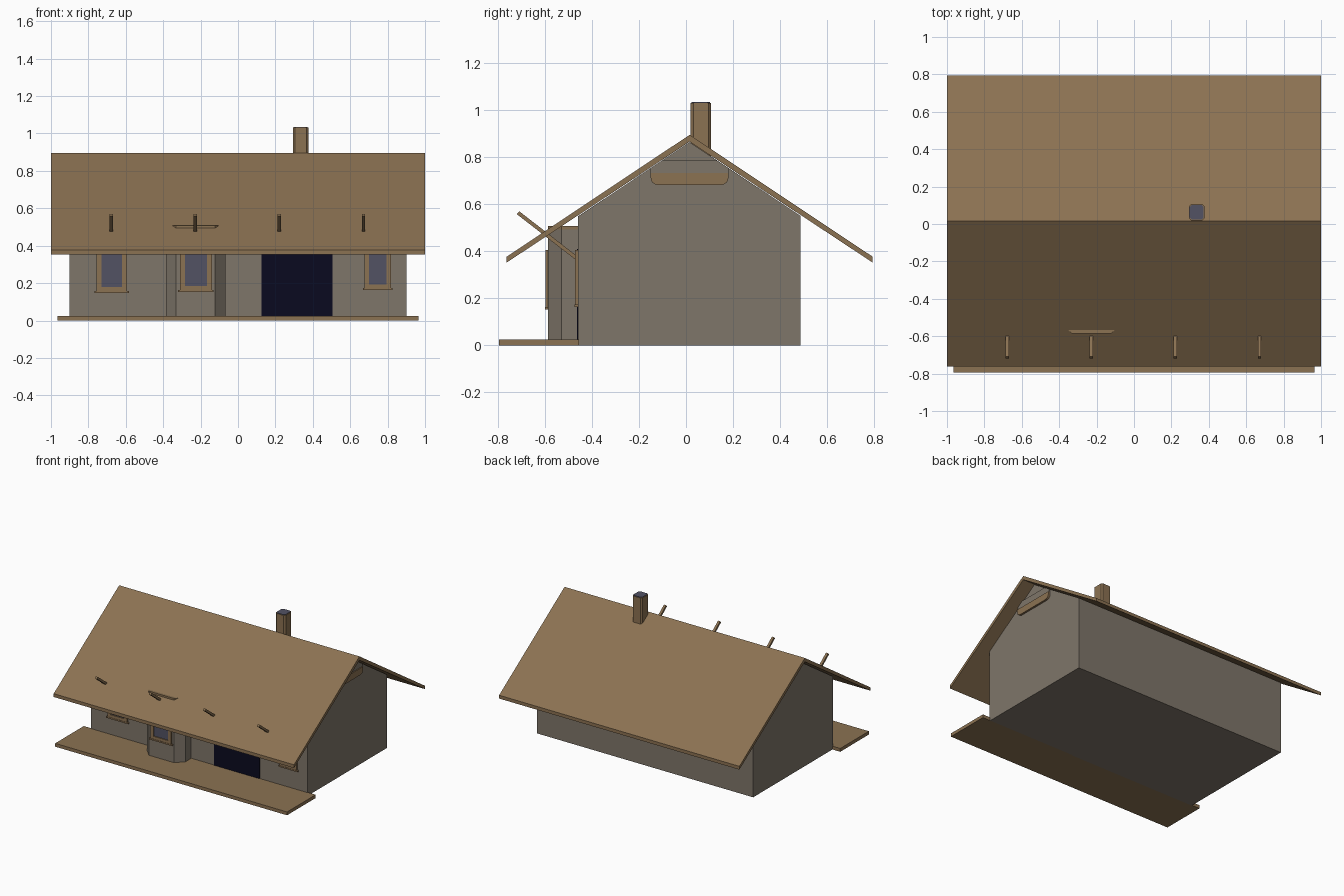
import bpy, bmesh, math
from mathutils import Vector

if "Cube" in bpy.data.objects:
    bpy.data.objects.remove(bpy.data.objects["Cube"])


def material(name, rgb):
    m = bpy.data.materials.new(name)
    m.diffuse_color = (*rgb, 1)
    m.use_nodes = True
    m.node_tree.nodes["Principled BSDF"].inputs["Base Color"].default_value = m.diffuse_color
    return m


WOOD = material("brown_wood", (0.26, 0.168, 0.085))
WALL = material("grey_plaster", (0.212, 0.181, 0.143))
GLASS = material("blue_grey_glass", (0.084, 0.084, 0.127))
DARK = material("dark_navy", (0.003, 0.003, 0.014))


def prism(name, profile, axis, a, b, mat):
    """Extrude a closed 2D profile along an axis from a to b."""
    place = {"x": lambda p, t: (t, p[0], p[1]),
             "y": lambda p, t: (p[0], t, p[1]),
             "z": lambda p, t: (p[0], p[1], t)}[axis]
    bm = bmesh.new()
    lo = [bm.verts.new(place(p, a)) for p in profile]
    hi = [bm.verts.new(place(p, b)) for p in profile]
    n = len(profile)
    bm.faces.new(lo)
    bm.faces.new(hi)
    for i in range(n):
        j = (i + 1) % n
        bm.faces.new((lo[i], lo[j], hi[j], hi[i]))
    bmesh.ops.recalc_face_normals(bm, faces=bm.faces)
    me = bpy.data.meshes.new(name)
    bm.to_mesh(me)
    bm.free()
    me.materials.append(mat)
    ob = bpy.data.objects.new(name, me)
    bpy.context.collection.objects.link(ob)
    return ob


def box(name, x0, x1, y0, y1, z0, z1, mat):
    return prism(name, [(x0, y0), (x1, y0), (x1, y1), (x0, y1)], "z", z0, z1, mat)


# House body with gables reaching the roof underside
MID, SLOPE = 0.0155, 0.665
under = lambda y: 0.864 - SLOPE * abs(y - MID)
prism("house_walls", [(-0.46, 0), (0.487, 0), (0.487, under(0.487)),
                      (MID, under(MID)), (-0.46, under(-0.46))],
      "x", -0.9, 0.9, WALL)

# Pitched roof
half = 0.778
prism("roof", [(MID - half, 0.377), (MID, 0.895), (MID + half, 0.377),
               (MID + half, 0.352), (MID, 0.866), (MID - half, 0.352)],
      "x", -1, 1, WOOD)

# Porch deck
box("porch_deck", -0.965, 0.965, -0.795, -0.455, 0, 0.025, WOOD)

# Bay with chamfered corners and a wooden cap
bay = [(-0.385, -0.45), (-0.385, -0.53), (-0.332, -0.586),
       (-0.122, -0.586), (-0.067, -0.53), (-0.067, -0.45)]
prism("bay_walls", bay, "z", 0.015, 0.492, WALL)
prism("bay_cap", bay, "z", 0.492, 0.508, WOOD)


# Windows: frame bars, sill and pane
def window(name, cx, w, y, z0, z1, border):
    x0, x1, f = cx - w / 2, cx + w / 2, y - 0.011
    box(name + "_frame_left", x0, x0 + border, f, y + 0.005, z0, z1, WOOD)
    box(name + "_frame_right", x1 - border, x1, f, y + 0.005, z0, z1, WOOD)
    box(name + "_frame_top", x0 + border, x1 - border, f, y + 0.005, z1 - border, z1, WOOD)
    box(name + "_frame_bottom", x0 + border, x1 - border, f, y + 0.005, z0, z0 + border, WOOD)
    box(name + "_sill", x0 - 0.009, x1 + 0.009, f - 0.003, y + 0.005, z0 - 0.004, z0 + 0.006, WOOD)
    box(name + "_pane", x0 + border, x1 - border, y - 0.004, y + 0.004,
        z0 + border, z1 - border, GLASS)


window("left_window", -0.675, 0.165, -0.46, 0.152, 0.41, 0.027)
window("bay_window", -0.225, 0.172, -0.586, 0.157, 0.405, 0.027)
window("right_window", 0.747, 0.142, -0.46, 0.168, 0.405, 0.024)

# Wide dark doorway
box("doorway", 0.125, 0.505, -0.464, -0.456, 0.025, 0.41, DARK)

# Slanted braces that rise from the wall through the roof
p, q = Vector((-0.455, 0.363)), Vector((-0.714, 0.564))
d = (q - p).normalized()
n = Vector((-d.y, d.x)) * 0.008
for i, x in enumerate((-0.678, -0.228, 0.221, 0.671)):
    prism(f"porch_brace_{i + 1}", [p + n, q + n, q - n, p - n],
          "x", x - 0.009, x + 0.009, WOOD)

# Chimney with chamfered corners and a flue opening on top
cx, cy, hx, hy, c = 0.335, 0.063, 0.041, 0.043, 0.011


def chamfered(hx, hy, c):
    return [(cx + sx * ax, cy + sy * ay) for sx, sy, pts in (
        (1, 1, ((hx, hy - c), (hx - c, hy))),
        (-1, 1, ((hx - c, hy), (hx, hy - c))),
        (-1, -1, ((hx, hy - c), (hx - c, hy))),
        (1, -1, ((hx - c, hy), (hx, hy - c)))) for ax, ay in pts]


prism("chimney", chamfered(hx, hy, c), "z", 0.8, 1.031, WOOD)
prism("chimney_top", chamfered(hx - 0.004, hy - 0.004, c), "z", 1.031, 1.035, GLASS)

# Gable panel on the right end: rounded wooden base, plaster upper part
y0, y1, r = -0.15, 0.18, 0.03
base = [(y0, 0.733)]
for k in range(5):
    t = math.pi + k * math.pi / 8
    base.append((y0 + r + r * math.cos(t), 0.682 + r + r * math.sin(t)))
for k in range(5):
    t = 1.5 * math.pi + k * math.pi / 8
    base.append((y1 - r + r * math.cos(t), 0.682 + r + r * math.sin(t)))
base.append((y1, 0.733))
prism("gable_panel_base", base, "x", 0.89, 0.915, WOOD)
prism("gable_panel_top", [(y0, 0.733), (y1, 0.733), (y1, under(y1)), (0.134, 0.785),
                          (-0.103, 0.785), (y0, under(y0))], "x", 0.89, 0.909, WALL)
